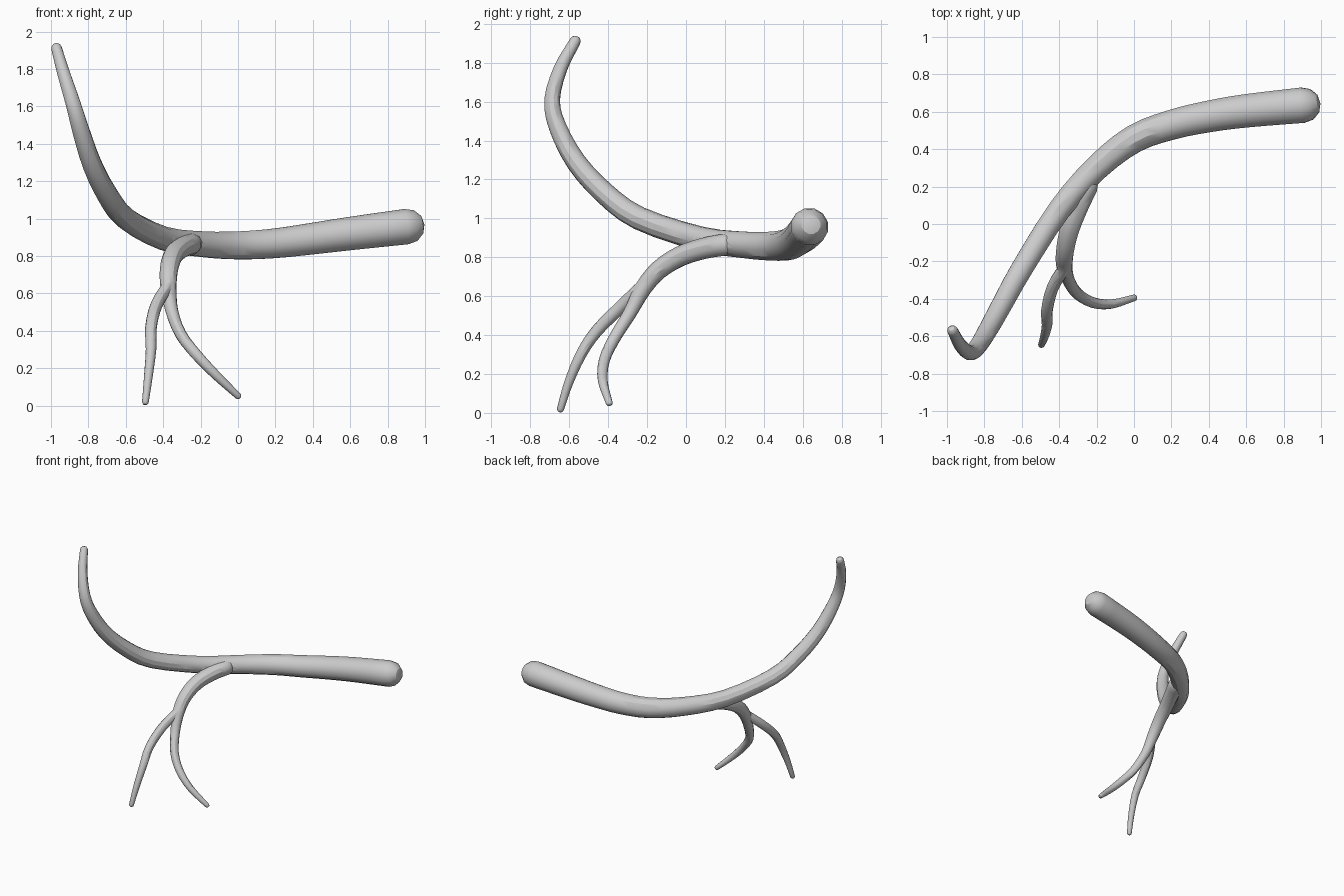
import bpy, bmesh, math
from mathutils import Vector

cube = bpy.data.objects.get("Cube")
if cube:
    bpy.data.objects.remove(cube)

SIDES = 12
STEPS = 3

bark = bpy.data.materials.new("pale_grey")
bark.use_nodes = True
bark.diffuse_color = (0.6, 0.6, 0.6, 1)
bark.node_tree.nodes["Principled BSDF"].inputs["Base Color"].default_value = (0.6, 0.6, 0.6, 1)


def spline(points):
    """Smooth path through (x, y, z, radius) points."""
    pts = [Vector(p) for p in points]
    pts = [2 * pts[0] - pts[1]] + pts + [2 * pts[-1] - pts[-2]]
    out = []
    for a, b, c, d in zip(pts, pts[1:], pts[2:], pts[3:]):
        for i in range(STEPS):
            t = i / STEPS
            out.append(0.5 * (2 * b + (c - a) * t + (2 * a - 5 * b + 4 * c - d) * t ** 2
                              + (3 * b - a - 3 * c + d) * t ** 3))
    return out + [pts[-2]]


def tube(name, points):
    """Tapered round branch with domed ends."""
    path = spline(points)
    centres = [p.to_3d() for p in path]
    radii = [p.w for p in path]
    last = len(path) - 1
    tangents = [(centres[min(i + 1, last)] - centres[max(i - 1, 0)]).normalized()
                for i in range(last + 1)]
    sections = list(zip(centres, tangents, radii))

    def dome(i, sign):
        c, t, r = sections[i]
        return [(c + t * sign * r * math.sin(a), t, r * math.cos(a))
                for a in (math.radians(30), math.radians(60))]

    sections = dome(0, -1)[::-1] + sections + dome(last, 1)
    bm = bmesh.new()
    side = sections[0][1].orthogonal().normalized()
    rings = []
    for c, t, r in sections:
        side = (side - t * side.dot(t)).normalized()
        up = t.cross(side)
        angles = [math.tau * k / SIDES for k in range(SIDES)]
        rings.append([bm.verts.new(c + r * (side * math.cos(a) + up * math.sin(a)))
                      for a in angles])
    for r0, r1 in zip(rings, rings[1:]):
        for k in range(SIDES):
            n = (k + 1) % SIDES
            bm.faces.new((r0[k], r0[n], r1[n], r1[k]))
    # Pointed fans close the domes
    for ring, c, t, r, sign in ((rings[0], centres[0], tangents[0], radii[0], -1),
                                (rings[-1], centres[-1], tangents[-1], radii[-1], 1)):
        tip = bm.verts.new(c + t * sign * r)
        for k in range(SIDES):
            bm.faces.new((ring[k], ring[(k + 1) % SIDES], tip))
    bmesh.ops.recalc_face_normals(bm, faces=bm.faces)
    mesh = bpy.data.meshes.new(name)
    bm.to_mesh(mesh)
    bm.free()
    mesh.materials.append(bark)
    obj = bpy.data.objects.new(name, mesh)
    bpy.context.collection.objects.link(obj)
    return obj


# Main limb, from the thick end to the raised tip
branch = tube("branch", [
    (0.9, 0.635, 0.957, 0.098), (0.6, 0.605, 0.92, 0.092), (0.4, 0.575, 0.893, 0.087),
    (0.2, 0.53, 0.868, 0.082), (0, 0.455, 0.857, 0.077), (-0.2, 0.30, 0.864, 0.07),
    (-0.4, 0.075, 0.895, 0.064), (-0.6, -0.24, 1.0, 0.06), (-0.7, -0.42, 1.13, 0.057),
    (-0.78, -0.565, 1.29, 0.053), (-0.84, -0.66, 1.47, 0.047), (-0.88, -0.688, 1.61, 0.041),
    (-0.93, -0.645, 1.77, 0.035), (-0.97, -0.57, 1.91, 0.029)])

# Hanging fork and its offshoot
fork = tube("hanging_fork", [
    (-0.25, 0.2, 0.865, 0.058), (-0.3, 0.09, 0.845, 0.056), (-0.345, -0.03, 0.805, 0.053),
    (-0.368, -0.14, 0.735, 0.049), (-0.372, -0.22, 0.64, 0.044), (-0.355, -0.29, 0.51, 0.035),
    (-0.305, -0.37, 0.38, 0.031), (-0.22, -0.42, 0.27, 0.029), (-0.12, -0.428, 0.165, 0.025),
    (0, -0.395, 0.052, 0.018)])
offshoot = tube("offshoot", [
    (-0.37, -0.23, 0.645, 0.033), (-0.435, -0.34, 0.54, 0.033), (-0.465, -0.46, 0.42, 0.031),
    (-0.465, -0.54, 0.3, 0.028), (-0.48, -0.605, 0.15, 0.023), (-0.495, -0.645, 0.02, 0.018)])

# Fuse the limbs into one skin
bpy.context.view_layer.objects.active = branch
for limb in (fork, offshoot):
    mod = branch.modifiers.new("fuse", "BOOLEAN")
    mod.operation = "UNION"
    mod.solver = "EXACT"
    mod.object = limb
    bpy.ops.object.modifier_apply(modifier=mod.name)
    bpy.data.objects.remove(limb)

bpy.ops.object.select_all(action="DESELECT")
branch.select_set(True)
bpy.ops.object.shade_smooth_by_angle(angle=math.radians(30))
